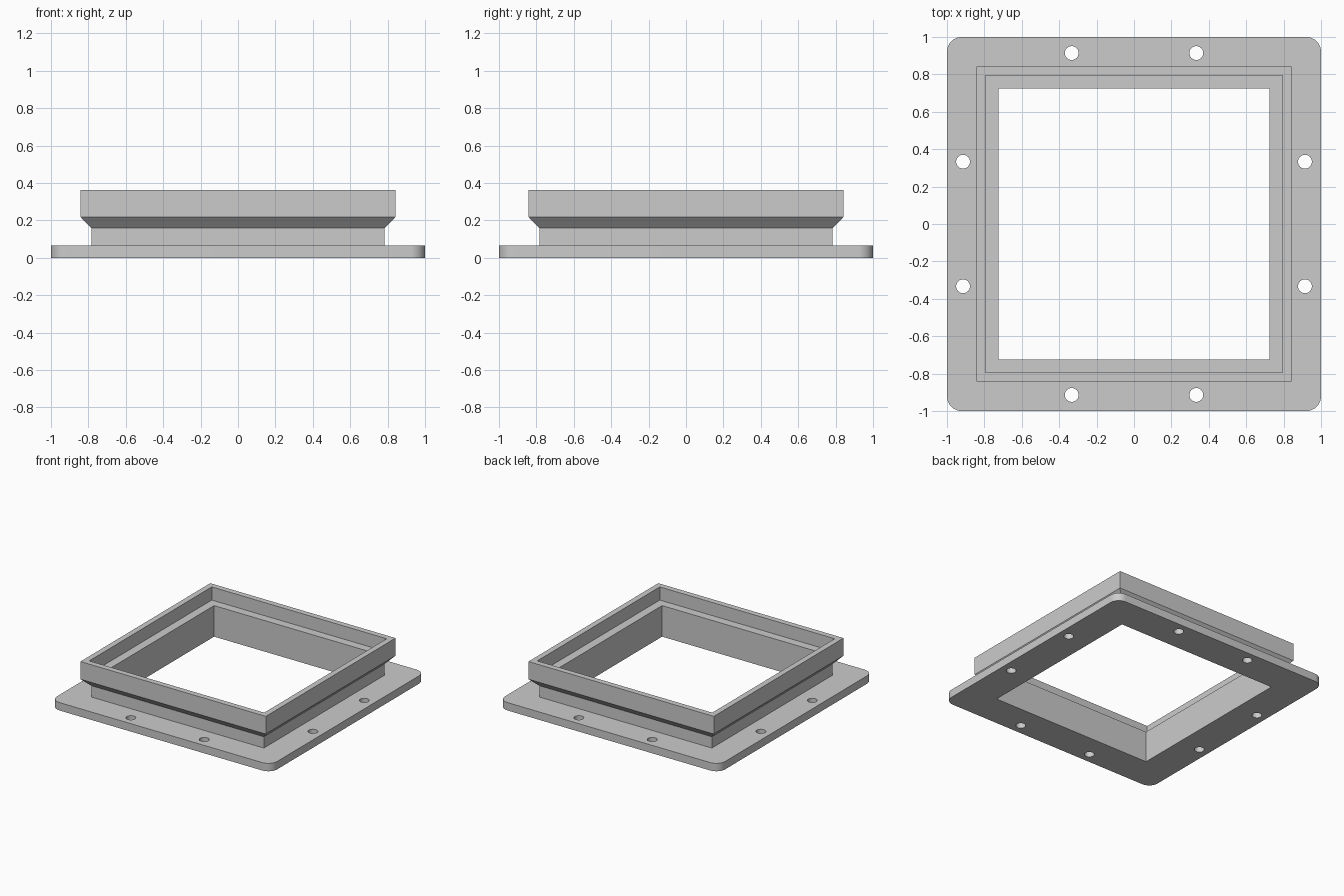
import bpy, bmesh
from mathutils import Matrix

if "Cube" in bpy.data.objects:
    bpy.data.objects.remove(bpy.data.objects["Cube"], do_unlink=True)

grey = bpy.data.materials.new("plain grey")
grey.use_nodes = True
grey.diffuse_color = (0.6, 0.6, 0.6, 1)
grey.node_tree.nodes["Principled BSDF"].inputs["Base Color"].default_value = (0.6, 0.6, 0.6, 1)

FLANGE_TOP = 0.065
OPENING = 0.725  # half width of the clear opening


def make_object(name, bm):
    bmesh.ops.recalc_face_normals(bm, faces=bm.faces)
    mesh = bpy.data.meshes.new(name)
    bm.to_mesh(mesh)
    bm.free()
    mesh.materials.append(grey)
    obj = bpy.data.objects.new(name, mesh)
    bpy.context.collection.objects.link(obj)
    return obj


def add_box(bm, half, z0, z1):
    matrix = Matrix.Translation((0, 0, (z0 + z1) / 2)) @ Matrix.Diagonal((2 * half, 2 * half, z1 - z0, 1))
    return bmesh.ops.create_cube(bm, size=1, matrix=matrix)["verts"]


# Flange plate with rounded vertical corners
bm = bmesh.new()
add_box(bm, 1, 0, FLANGE_TOP)
corners = [e for e in bm.edges if abs(e.verts[0].co.z - e.verts[1].co.z) > 0.01]
bmesh.ops.bevel(bm, geom=corners, offset=0.08, segments=10, profile=0.5, affect='EDGES')
flange = make_object("flange", bm)

# Cutter: central opening and two bolt holes per side
bm = bmesh.new()
add_box(bm, OPENING, -0.1, 0.2)
for side in range(4):
    for x in (-0.333, 0.333):
        place = Matrix.Rotation(side * 1.5707963, 4, 'Z') @ Matrix.Translation((x, 0.914, 0))
        bmesh.ops.create_cone(bm, cap_ends=True, segments=32, radius1=0.037,
                              radius2=0.037, depth=0.4, matrix=place)
cutter = make_object("flange_cutter", bm)
cutter.hide_render = True

cut = flange.modifiers.new("openings", 'BOOLEAN')
cut.operation = 'DIFFERENCE'
cut.solver = 'EXACT'
cut.object = cutter
bpy.context.view_layer.objects.active = flange
flange.select_set(True)
bpy.ops.object.modifier_apply(modifier=cut.name)
bpy.data.objects.remove(cutter, do_unlink=True)
bpy.ops.object.shade_smooth_by_angle(angle=0.6)

# Collar: a cross-section (half width, height) swept round a square
section = [
    (OPENING, FLANGE_TOP), (0.784, FLANGE_TOP),  # foot on the flange
    (0.784, 0.158), (0.842, 0.218),              # neck and flare
    (0.842, 0.363), (0.795, 0.363),              # rim
    (0.795, 0.255), (OPENING, 0.255),            # inner ledge
]
bm = bmesh.new()
rings = [[bm.verts.new((sx * h, sy * h, z)) for sx, sy in ((-1, -1), (1, -1), (1, 1), (-1, 1))]
         for h, z in section]
for i, ring in enumerate(rings):
    following = rings[(i + 1) % len(rings)]
    for k in range(4):
        n = (k + 1) % 4
        bm.faces.new((ring[k], ring[n], following[n], following[k]))
make_object("collar", bm)
